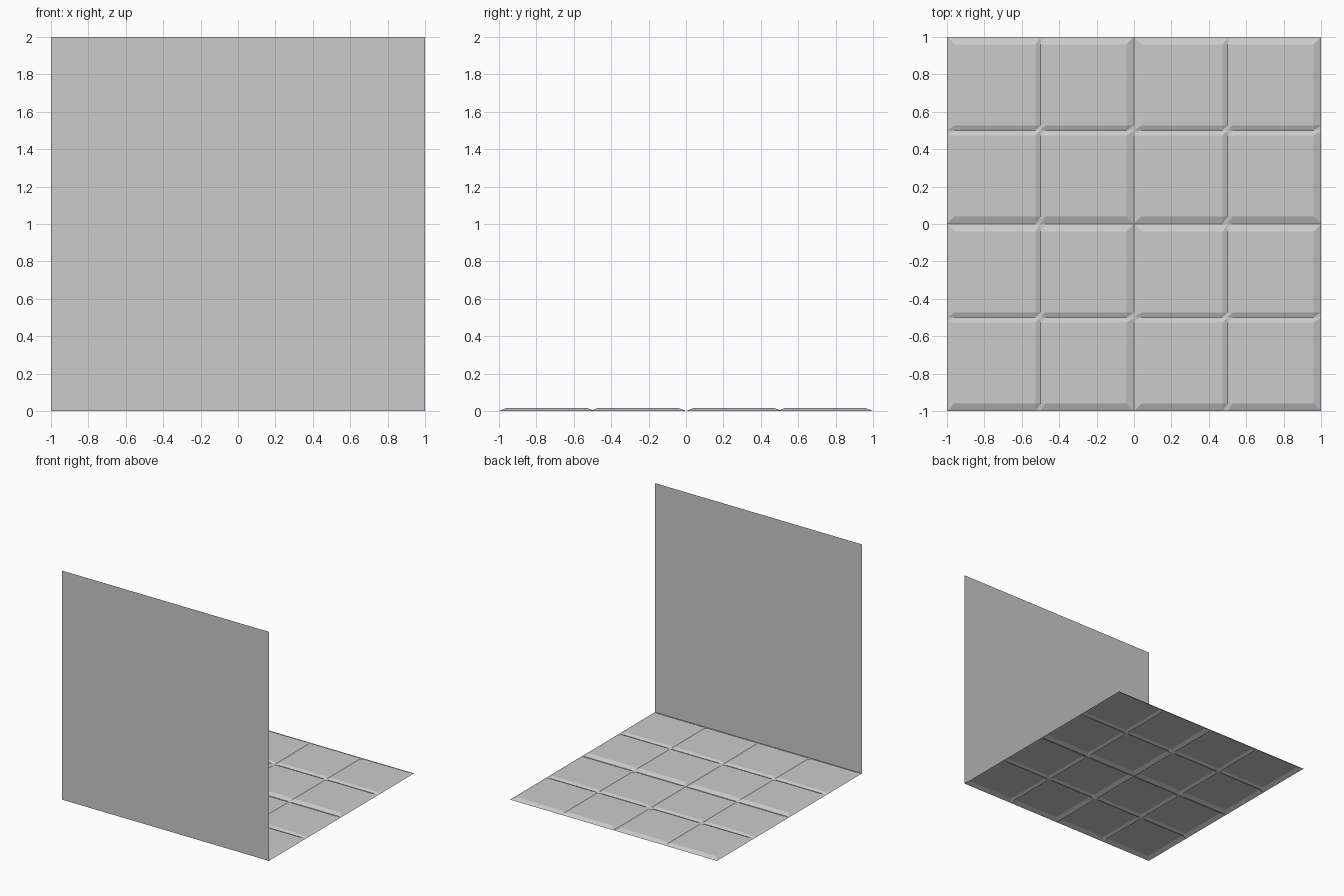
import bpy, bmesh

if "Cube" in bpy.data.objects:
    bpy.data.objects.remove(bpy.data.objects["Cube"])

TOP, VALLEY = 0.016, 0.005
EDGE, HALF = 0.04, 0.027
CUTS = [0, EDGE, 0.5 - HALF, 0.5, 0.5 + HALF, 1 - EDGE, 1]


def add_object(name, bm):
    mesh = bpy.data.meshes.new(name)
    bm.to_mesh(mesh)
    bm.free()
    obj = bpy.data.objects.new(name, mesh)
    bpy.context.collection.objects.link(obj)
    return obj


def height(i, j):
    # sloped rim at the outside, V grooves through the middle
    if i in (0, 6) or j in (0, 6):
        return 0
    return VALLEY if i == 3 or j == 3 else TOP


# Floor slab: one open sheet pressed into four tiles
def slab(name, x, y):
    bm = bmesh.new()
    v = [[bm.verts.new((x + a, y + b, height(i, j)))
          for j, b in enumerate(CUTS)] for i, a in enumerate(CUTS)]
    for i in range(6):
        for j in range(6):
            q = [v[i][j], v[i + 1][j], v[i + 1][j + 1], v[i][j + 1]]
            low = (i in (0, 2, 3, 5)) and (j in (0, 2, 3, 5))
            if low and (i < 3) != (i in (0, 3)) and (j < 3) != (j in (0, 3)):
                bm.faces.new((q[0], q[1], q[2]))
                bm.faces.new((q[0], q[2], q[3]))
            elif (i, j) in ((0, 5), (5, 0), (2, 3), (3, 2)):
                # corners that hip along the other diagonal
                bm.faces.new((q[0], q[1], q[3]))
                bm.faces.new((q[1], q[2], q[3]))
            else:
                bm.faces.new((q[0], q[1], q[2]))
                bm.faces.new((q[0], q[2], q[3]))
    bmesh.ops.dissolve_limit(bm, angle_limit=0.001, verts=bm.verts, edges=bm.edges)
    return add_object(name, bm)


for ix, side in ((-1, "left"), (0, "right")):
    for iy, end in ((-1, "front"), (0, "back")):
        slab(f"floor_slab_{end}_{side}", ix, iy)

# Wall: a single thin sheet along the front edge
bm = bmesh.new()
bm.faces.new([bm.verts.new(p) for p in
              ((1, -1, 0), (-1, -1, 0), (-1, -1, 2), (1, -1, 2))])
add_object("wall", bm)
